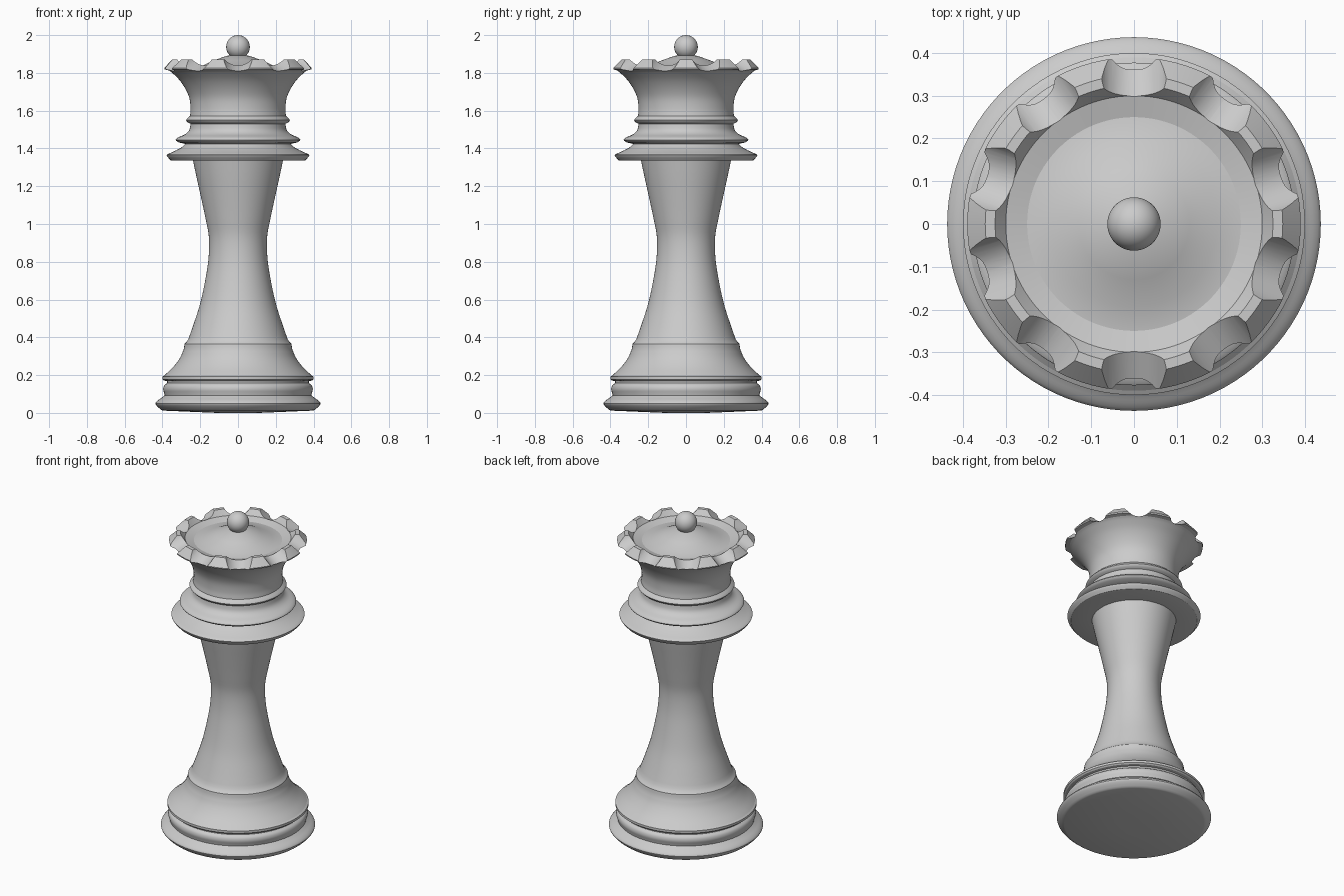
import bpy, bmesh, math
from mathutils import Matrix, Vector

if "Cube" in bpy.data.objects:
    bpy.data.objects.remove(bpy.data.objects["Cube"])

SEG = 100


def smooth_path(pts, steps=4):
    """Catmull-Rom curve through a few profile points."""
    p = [Vector(q) for q in pts]
    p = [2 * p[0] - p[1]] + p + [2 * p[-1] - p[-2]]
    out = []
    for i in range(1, len(p) - 2):
        a, b, c, d = p[i - 1:i + 3]
        for s in range(steps):
            t = s / steps
            out.append(0.5 * (2 * b + (c - a) * t + (2 * a - 5 * b + 4 * c - d) * t * t
                              + (3 * b - a - 3 * c + d) * t ** 3))
    return [tuple(v) for v in out] + [tuple(p[-2])]


def shade(obj, angle=30):
    bpy.ops.object.select_all(action='DESELECT')
    obj.select_set(True)
    bpy.context.view_layer.objects.active = obj
    bpy.ops.object.shade_smooth_by_angle(angle=math.radians(angle))


def to_object(bm, name):
    mesh = bpy.data.meshes.new(name)
    bm.to_mesh(mesh)
    bm.free()
    obj = bpy.data.objects.new(name, mesh)
    bpy.context.collection.objects.link(obj)
    return obj


def lathe(name, profile):
    """Turn an (r, z) profile around z; r = 0 makes a pole."""
    bm = bmesh.new()
    rings = []
    for r, z in profile:
        if r < 1e-6:
            rings.append([bm.verts.new((0, 0, z))] * SEG)
        else:
            rings.append([bm.verts.new((r * math.cos(2 * math.pi * i / SEG),
                                        r * math.sin(2 * math.pi * i / SEG), z))
                          for i in range(SEG)])
    for a, b in zip(rings, rings[1:]):
        for i in range(SEG):
            j = (i + 1) % SEG
            bm.faces.new(list(dict.fromkeys((a[i], a[j], b[j], b[i]))))
    return to_object(bm, name)


# Stepped foot
foot = lathe("base", [(0, 0), (0.11, 0.0), (0.395, 0.012)]
             + smooth_path([(0.405, 0.015), (0.425, 0.032), (0.437, 0.05), (0.425, 0.066),
                            (0.405, 0.08), (0.388, 0.093)], 3)
             + smooth_path([(0.391, 0.105), (0.396, 0.125), (0.391, 0.145), (0.375, 0.158)], 3)
             + [(0.375, 0.168), (0.392, 0.171), (0.40, 0.178), (0.40, 0.192), (0.39, 0.198)])

# Flared skirt and waisted stem
stem = lathe("stem", smooth_path([(0.39, 0.198), (0.343, 0.243), (0.308, 0.29),
                                  (0.288, 0.335)])
             + [(0.285, 0.35), (0.283, 0.365), (0.273, 0.375)]
             + smooth_path([(0.263, 0.39), (0.235, 0.47), (0.20, 0.58), (0.172, 0.71),
                            (0.156, 0.82), (0.154, 0.93), (0.172, 1.03), (0.20, 1.16),
                            (0.22, 1.25), (0.238, 1.335)]))

# Ringed collar
collar = lathe("collar", [(0.238, 1.335), (0.355, 1.337)]
               + smooth_path([(0.358, 1.338), (0.376, 1.36), (0.372, 1.37), (0.34, 1.384),
                              (0.30, 1.405), (0.278, 1.424)], 3)
               + smooth_path([(0.315, 1.432), (0.33, 1.445), (0.315, 1.46), (0.28, 1.475),
                              (0.258, 1.497), (0.251, 1.53)], 3)
               + smooth_path([(0.265, 1.537), (0.275, 1.55), (0.265, 1.562),
                              (0.254, 1.572)], 2))

# Flaring crown with dished, domed top
crown = lathe("crown", [(0, 1.572)]
              + smooth_path([(0.254, 1.572), (0.251, 1.61), (0.257, 1.665), (0.278, 1.715),
                             (0.31, 1.762), (0.348, 1.80), (0.365, 1.813)])
              + [(0.388, 1.818), (0.39, 1.826), (0.348, 1.872), (0.325, 1.872), (0.30, 1.84),
                 (0.25, 1.827), (0.195, 1.835), (0.13, 1.866), (0.06, 1.89), (0, 1.898)])

# Ten tilted cylinders scallop the rim
bm = bmesh.new()
tilt, rad = math.radians(25), 0.085
centre = Vector((0.34 + rad * math.sin(tilt), 0, 1.82 + rad * math.cos(tilt)))
for k in range(10):
    m = (Matrix.Rotation(math.radians(18 + 36 * k), 4, 'Z') @ Matrix.Translation(centre)
         @ Matrix.Rotation(math.pi / 2 + tilt, 4, 'Y'))
    bmesh.ops.create_cone(bm, cap_ends=True, segments=48, radius1=rad, radius2=rad,
                          depth=0.18, matrix=m)
cutter = to_object(bm, "scallop_cutter")
cutter.hide_render = True
mod = crown.modifiers.new("scallops", 'BOOLEAN')
mod.operation, mod.solver, mod.object = 'DIFFERENCE', 'EXACT', cutter
bpy.context.view_layer.objects.active = crown
bpy.ops.object.modifier_apply(modifier=mod.name)
bpy.data.objects.remove(cutter)

# Ball finial
bm = bmesh.new()
bmesh.ops.create_uvsphere(bm, u_segments=48, v_segments=24, radius=0.0625,
                          matrix=Matrix.Translation((0, 0, 1.9375)))
finial = to_object(bm, "finial")

for part in (foot, stem, collar, crown, finial):
    shade(part)
shade(crown, 20)
